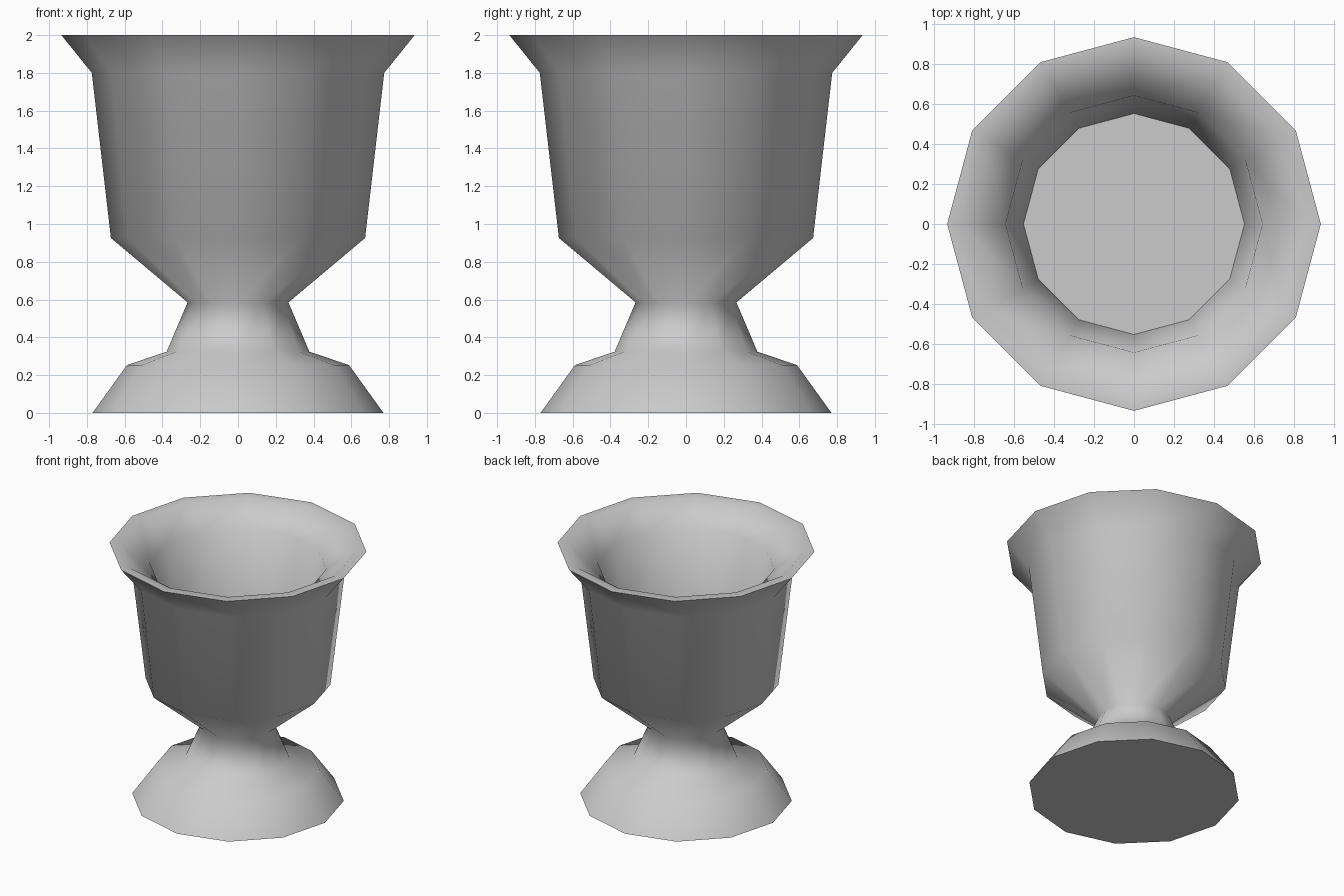
import bpy, bmesh, math

if "Cube" in bpy.data.objects:
    bpy.data.objects.remove(bpy.data.objects["Cube"])

SIDES = 12
# Half profile (radius, height): foot, neck, outer wall, flared rim, inner bowl
PROFILE = [(0.77, 0), (0.588, 0.253), (0.378, 0.324), (0.267, 0.585),
           (0.673, 0.926), (0.774, 1.80), (0.935, 2.0),
           (0.86, 2.0), (0.643, 1.85), (0.553, 1.1)]


def lathe(name, profile, sides):
    bm = bmesh.new()
    rings = []
    for r, z in profile:
        rings.append([bm.verts.new((r * math.cos(2 * math.pi * i / sides),
                                    r * math.sin(2 * math.pi * i / sides), z))
                      for i in range(sides)])
    for a, b in zip(rings, rings[1:]):
        for i in range(sides):
            j = (i + 1) % sides
            bm.faces.new((a[i], a[j], b[j], b[i]))
    # underside of the foot and floor of the bowl
    bm.faces.new(rings[0][::-1])
    bm.faces.new(rings[-1])
    bmesh.ops.recalc_face_normals(bm, faces=bm.faces)
    mesh = bpy.data.meshes.new(name)
    bm.to_mesh(mesh)
    bm.free()
    obj = bpy.data.objects.new(name, mesh)
    bpy.context.collection.objects.link(obj)
    return obj


# Footed cup
cup = lathe("footed_cup", PROFILE, SIDES)
bpy.context.view_layer.objects.active = cup
cup.select_set(True)
bpy.ops.object.shade_smooth_by_angle(angle=math.radians(80))
